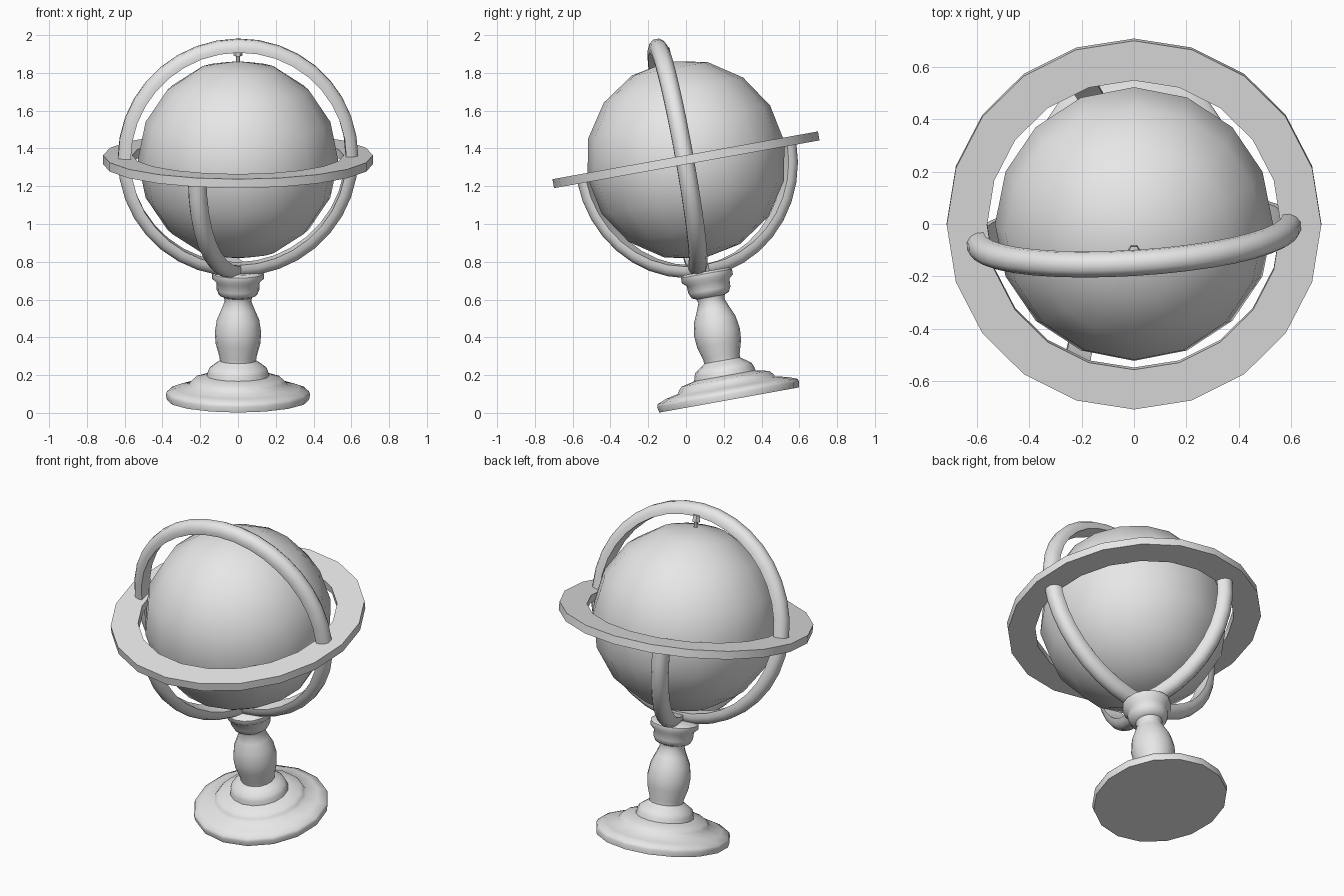
import bpy, bmesh, math
from mathutils import Matrix, Vector

if "Cube" in bpy.data.objects:
    bpy.data.objects.remove(bpy.data.objects["Cube"])

TILT = math.radians(10.2)
FRAME = Matrix.Translation((0, 0, 1.34)) @ Matrix.Rotation(TILT, 4, 'X')

grey = bpy.data.materials.new("plain_grey")
grey.diffuse_color = (0.8, 0.8, 0.8, 1)
grey.use_nodes = True
grey.node_tree.nodes["Principled BSDF"].inputs["Base Color"].default_value = grey.diffuse_color


def finish(name, bm, sharp=40):
    """Make an object from a bmesh built around the globe centre, then lean it."""
    bmesh.ops.recalc_face_normals(bm, faces=bm.faces)
    bm.transform(FRAME)
    me = bpy.data.meshes.new(name)
    bm.to_mesh(me)
    bm.free()
    me.materials.append(grey)
    me.shade_smooth()
    me.set_sharp_from_angle(angle=math.radians(sharp))
    ob = bpy.data.objects.new(name, me)
    bpy.context.collection.objects.link(ob)
    return ob


def lathe(name, profile, sides, closed=False, sharp=40):
    """Spin (radius, height) points round the upright axis."""
    bm = bmesh.new()
    rings = []
    for i in range(sides):
        a = 2 * math.pi * i / sides
        rings.append([bm.verts.new((r * math.cos(a), r * math.sin(a), z)) for r, z in profile])
    n = len(profile)
    for i in range(sides):
        p, q = rings[i], rings[(i + 1) % sides]
        for j in range(n if closed else n - 1):
            k = (j + 1) % n
            bm.faces.new((p[j], q[j], q[k], p[k]))
    if not closed:
        bm.faces.new([r[0] for r in rings])
        bm.faces.new([r[-1] for r in rings])
    return finish(name, bm, sharp)


# half-round band section: (sideways, radius)
BAND = [(-0.048, 0.572), (-0.048, 0.598), (-0.036, 0.622), (-0.016, 0.637),
        (0.016, 0.637), (0.036, 0.622), (0.048, 0.598), (0.048, 0.572)]


def band(name, azimuth, start, end, steps, centre=(0, 0, 0), scale=1.0):
    """Sweep the band section along an upright arc (degrees)."""
    az = math.radians(azimuth)
    out = Vector((math.cos(az), math.sin(az), 0))
    side = Vector((-math.sin(az), math.cos(az), 0))
    up = Vector((0, 0, 1))
    bm = bmesh.new()
    rows = []
    for i in range(steps + 1):
        a = math.radians(start + (end - start) * i / steps)
        d = out * math.cos(a) + up * math.sin(a)
        rows.append([bm.verts.new(Vector(centre) + d * r * scale + side * w) for w, r in BAND])
    for p, q in zip(rows, rows[1:]):
        for j in range(len(BAND)):
            k = (j + 1) % len(BAND)
            bm.faces.new((p[j], p[k], q[k], q[j]))
    bm.faces.new(rows[0])
    bm.faces.new(rows[-1])
    return finish(name, bm, 45)


# globe
bm = bmesh.new()
bmesh.ops.create_uvsphere(bm, u_segments=16, v_segments=8, radius=0.53)
finish("globe", bm, 60)

# flat horizon ring
lathe("horizon_ring", [(0.56, -0.024), (0.714, -0.024), (0.714, 0.024), (0.56, 0.024)],
      20, closed=True)

# meridian hoop: upper arch and lower cradle, slightly turned and set forward
HOOP = (0, -0.042, 0.02)
band("upper_arch", 3.5, 0, 180, 18, HOOP)
band("lower_cradle", 3.5, -180, 0, 18, HOOP)

# front and back cradle arms
for name, az in (("front_arm", -112), ("back_arm", 111)):
    band(name, az, -1, -90, 9, scale=0.985)

# pivot pin with its cap
lathe("pivot_pin", [(0.011, 0.50), (0.011, 0.59)], 8)
lathe("pivot_cap", [(0.023, 0.56), (0.023, 0.60)], 6)

# turned pedestal: collar, baluster and stepped foot
lathe("pedestal", [
    (0.12, -0.60), (0.137, -0.612), (0.137, -0.64), (0.115, -0.66), (0.113, -0.70),
    (0.10, -0.728), (0.076, -0.738), (0.070, -0.76), (0.088, -0.805), (0.112, -0.86),
    (0.123, -0.93), (0.118, -0.99), (0.098, -1.06), (0.096, -1.08), (0.125, -1.10),
    (0.152, -1.12), (0.160, -1.14), (0.165, -1.162), (0.235, -1.178), (0.252, -1.195),
    (0.262, -1.212), (0.33, -1.228), (0.376, -1.246), (0.382, -1.262), (0.376, -1.292)],
    16, sharp=50)
